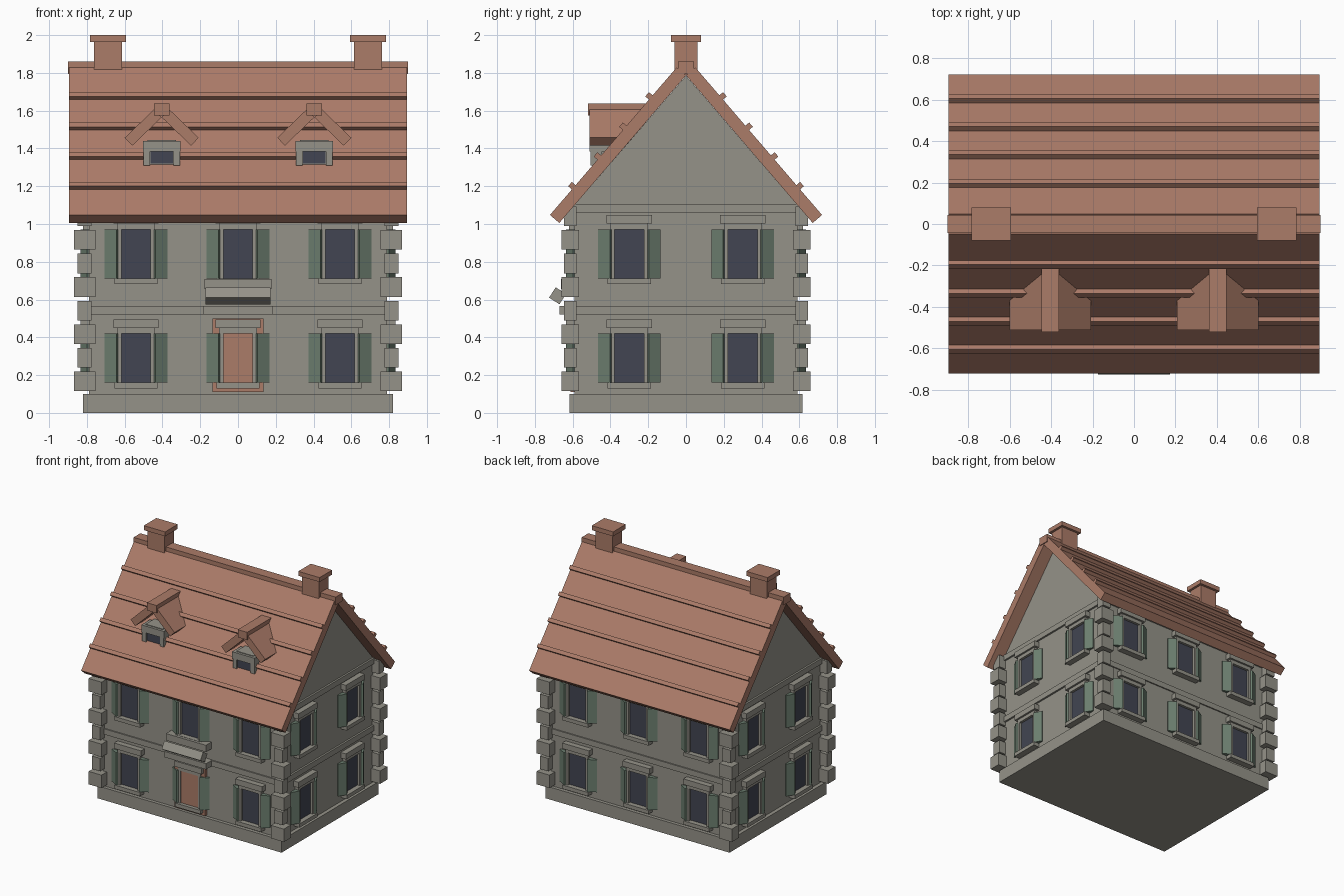
import bpy, bmesh, math
from mathutils import Matrix, Vector

if "Cube" in bpy.data.objects:
    bpy.data.objects.remove(bpy.data.objects["Cube"])


def material(name, rgb):
    m = bpy.data.materials.new(name)
    m.use_nodes = True
    m.diffuse_color = (*rgb, 1)
    m.node_tree.nodes["Principled BSDF"].inputs["Base Color"].default_value = (*rgb, 1)
    return m


STONE = material("warm grey stone", (0.30, 0.29, 0.25))
CLAY = material("terracotta", (0.41, 0.20, 0.14))
GREEN = material("shutter green", (0.15, 0.21, 0.16))
GLASS = material("dark blue glass", (0.054, 0.06, 0.085))


def finish(name, bm, mat):
    bmesh.ops.recalc_face_normals(bm, faces=bm.faces)
    mesh = bpy.data.meshes.new(name)
    bm.to_mesh(mesh)
    bm.free()
    mesh.materials.append(mat)
    ob = bpy.data.objects.new(name, mesh)
    bpy.context.collection.objects.link(ob)
    return ob


def box(name, centre, size, mat, rot=None, frame=None):
    """Box with an optional own rotation, placed in an optional parent frame."""
    m = Matrix.Translation(centre) @ (rot or Matrix()) @ Matrix.Diagonal((*size, 1))
    bm = bmesh.new()
    bmesh.ops.create_cube(bm, size=1, matrix=(frame or Matrix()) @ m)
    return finish(name, bm, mat)


def span(name, x, y, z, mat, frame=None):
    """Box given by its (low, high) range on each axis."""
    lo, hi = Vector((x[0], y[0], z[0])), Vector((x[1], y[1], z[1]))
    return box(name, (lo + hi) / 2, hi - lo, mat, frame=frame)


WX, WY = 0.79, 0.59

# Body: plinth, walls, floor bands
span("plinth", (-0.82, 0.82), (-0.617, 0.617), (0, 0.1), STONE)
span("walls", (-WX, WX), (-WY, WY), (0.1, 1.08), STONE)
for name, z in (("floor_band", (0.52, 0.565)), ("cornice_band", (1.06, 1.105))):
    span(name, (-WX - 0.015, WX + 0.015), (-WY - 0.01, WY + 0.01), z, STONE)

# Gable prism under the roof
bm = bmesh.new()
face = bm.faces.new([bm.verts.new((-WX, y, z))
                     for y, z in ((-WY, 1.1), (WY, 1.1), (0, 1.785))])
ext = bmesh.ops.extrude_face_region(bm, geom=[face])
bmesh.ops.translate(bm, vec=(2 * WX, 0, 0),
                    verts=[v for v in ext["geom"] if isinstance(v, bmesh.types.BMVert)])
finish("gable", bm, STONE)

# Corner stones, long and short in turn
for sx in (-1, 1):
    for sy in (-1, 1):
        for i in range(8):
            size = (0.115, 0.092, 0.104) if i % 2 == 0 else (0.075, 0.068, 0.104)
            box("corner_stone", (sx * 0.812, sy * 0.613, 0.167 + 0.1248 * i), size, STONE)


# Windows are built in a frame whose wall plane is y = 0 and outside is -y
def window(frame, door=False):
    span("window_glass", (-0.09, 0.09), (-0.01, 0.01), (-0.13, 0.13), GLASS, frame)
    for s in (-1, 1):
        box("window_jamb", (s * 0.09, -0.01, 0), (0.024, 0.04, 0.26), STONE, frame=frame)
        box("shutter", (s * 0.122, -0.005, 0), (0.072, 0.05, 0.26), GREEN,
            Matrix.Rotation(s * math.radians(30), 4, "Z"), frame)
    span("window_head", (-0.10, 0.10), (-0.03, 0.01), (0.13, 0.16), STONE, frame)
    span("window_lintel", (-0.12, 0.12), (-0.045, 0.01), (0.16, 0.205), STONE, frame)
    span("window_sill", (-0.115, 0.115), (-0.05, 0.01), (-0.16, -0.13), STONE, frame)
    if door:
        span("door", (-0.135, 0.135), (-0.022, 0.01), (-0.18, 0.21), CLAY, frame)


def wall_frame(angle, depth, along, z):
    return Matrix.Rotation(math.radians(angle), 4, "Z") @ Matrix.Translation((along, -depth, z))


for z in (0.29, 0.842):
    for angle, depth, places in ((0, WY, (-0.54, 0, 0.54)), (180, WY, (-0.54, 0, 0.54)),
                                 (90, WX, (-0.3, 0.3)), (-90, WX, (-0.3, 0.3))):
        for p in places:
            window(wall_frame(angle, depth, p, z), door=(angle == 0 and p == 0 and z < 0.5))

# Door canopy with ledges above and below
span("canopy_ledge", (-0.178, 0.178), (-0.662, -0.58), (0.655, 0.71), STONE)
span("canopy_bracket", (-0.185, 0.185), (-0.67, -0.58), (0.52, 0.567), STONE)
box("canopy", (0, -0.68, 0.62), (0.345, 0.065, 0.065), STONE,
    Matrix.Rotation(math.radians(-32.5), 4, "X"))

# Main roof slopes with battens; s = 1 is the back slope
PITCH = math.atan(1.165)
LENGTH = 1.03
for s in (-1, 1):
    rot = Matrix.Rotation(-s * PITCH, 4, "X")
    slope = Matrix.Translation((0, 0, 1.787)) @ rot
    box("roof_slope", (0, s * LENGTH / 2, 0.0325), (1.787, LENGTH, 0.065), CLAY, frame=slope)
    for y in (0.187, 0.325, 0.46, 0.595):
        d = (y - 0.05) / math.cos(PITCH)
        box("roof_batten", (0, s * d, 0.07), (1.787, 0.03, 0.042), CLAY, frame=slope)
span("roof_ridge", (-0.9, 0.9), (-0.043, 0.043), (1.795, 1.86), CLAY)

# Chimneys and dormers, one on each half
for s in (-1, 1):
    box("chimney_shaft", (s * 0.688, 0, 1.88), (0.15, 0.12, 0.18), CLAY)
    box("chimney_cap", (s * 0.688, 0, 1.982), (0.19, 0.16, 0.036), CLAY)

    place = Matrix.Translation((s * 0.404, 0, 0))
    span("dormer_body", (-0.075, 0.075), (-0.49, -0.3), (1.25, 1.445), STONE, place)
    span("dormer_glass", (-0.06, 0.06), (-0.497, -0.48), (1.32, 1.39), GLASS, place)
    span("dormer_lintel", (-0.1, 0.1), (-0.51, -0.4), (1.385, 1.44), STONE, place)
    for t in (-1, 1):
        box("dormer_jamb", (t * 0.079, -0.475, 1.355), (0.034, 0.06, 0.09), STONE, frame=place)
        tilt = Matrix.Translation((0, 0, 1.565)) @ Matrix.Rotation(t * math.radians(44), 4, "Y")
        box("dormer_roof", (t * 0.108, -0.36, 0.029), (0.216, 0.3, 0.058), CLAY,
            frame=place @ tilt)
    span("dormer_ridge", (-0.042, 0.042), (-0.52, -0.205), (1.575, 1.637), CLAY, place)
